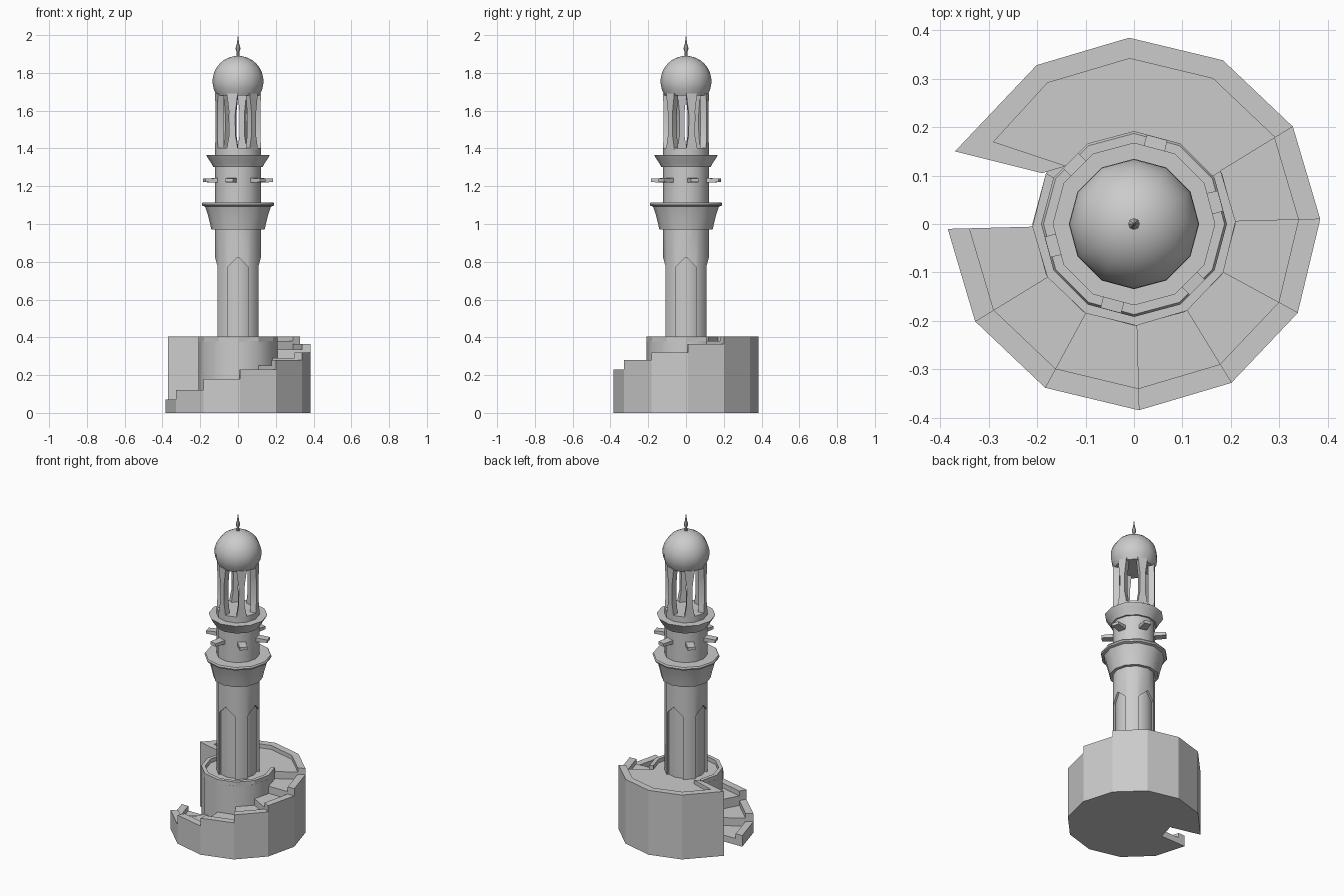
import bpy, bmesh
from math import sin, cos, radians, pi, sqrt

if "Cube" in bpy.data.objects:
    bpy.data.objects.remove(bpy.data.objects["Cube"])


def finish(name, bm, smooth=True):
    bmesh.ops.recalc_face_normals(bm, faces=bm.faces)
    me = bpy.data.meshes.new(name)
    bm.to_mesh(me)
    bm.free()
    ob = bpy.data.objects.new(name, me)
    bpy.context.collection.objects.link(ob)
    if smooth:
        bpy.ops.object.select_all(action='DESELECT')
        ob.select_set(True)
        bpy.context.view_layer.objects.active = ob
        bpy.ops.object.shade_smooth_by_angle(angle=radians(33))
    return ob


def lathe(name, profile, sides=12, smooth=True):
    bm = bmesh.new()
    rows = [[bm.verts.new((r * cos(2 * pi * k / sides), r * sin(2 * pi * k / sides), z))
             for k in range(sides)] for r, z in profile]
    for a, b in zip(rows, rows[1:]):
        for k in range(sides):
            n = (k + 1) % sides
            bm.faces.new((a[k], a[n], b[n], b[k]))
    bm.faces.new(rows[0])
    bm.faces.new(rows[-1])
    return finish(name, bm, smooth)


def loft(bm, rings):
    rings = [[bm.verts.new(p) for p in ring] for ring in rings]
    n = len(rings[0])
    for a, b in zip(rings, rings[1:]):
        for k in range(n):
            bm.faces.new((a[k], a[(k + 1) % n], b[(k + 1) % n], b[k]))
    bm.faces.new(rings[0])
    bm.faces.new(rings[-1])


def prism(bm, pts, z0, z1):
    loft(bm, [[(x, y, z) for x, y in pts] for z in (z0, z1)])


def polar(r, deg):
    return (r * cos(radians(deg)), r * sin(radians(deg)))


def spin(p, deg):
    c, s = cos(radians(deg)), sin(radians(deg))
    return (p[0] * c - p[1] * s, p[0] * s + p[1] * c, p[2])


def sector(bm, angles, r0, r1, z0, z1):
    prism(bm, [polar(r1, a) for a in angles] + [polar(r0, a) for a in reversed(angles)], z0, z1)


# Spiral stair: treads with a raised outer kerb
angles = [181.5 + 30 * i for i in range(8)]
kerbs = [0.07, 0.12, 0.18, 0.23, 0.28, 0.32, 0.365]
bm = bmesh.new()
for i, h in enumerate(kerbs):
    seg = angles[i:i + 2]
    sector(bm, seg, 0.2, 0.34, 0, h - 0.03)
    sector(bm, seg, 0.34, 0.385, 0, h)
finish("stair_steps", bm, False)

# Upper platform and its kerb
arc = [391.5, 421.5, 451.5, 481.5]
outer = [polar(0.385, a) for a in arc] + [(-0.37, 0.15)]
inner = [polar(0.342, a) for a in arc] + [(-0.29, 0.17)]
hub = [polar(0.18, a) for a in reversed(arc)]
bm = bmesh.new()
prism(bm, inner + [(-0.14, 0.12)] + hub, 0, 0.38)
prism(bm, outer + [(-0.19, 0.105), (-0.14, 0.12)] + inner[::-1], 0, 0.405)
finish("platform", bm, False)

# Round core of the base with its rim
lathe("base_core", [(0.21, 0), (0.21, 0.38)])
bm = bmesh.new()
sector(bm, [158 - 8] + angles, 0.187, 0.21, 0.375, 0.405)
finish("core_rim", bm, False)

# Shaft with four pointed niches
lathe("shaft_core", [(0.109, 0.37), (0.109, 0.9)])
shaft = lathe("shaft", [(0.122, 0.37), (0.122, 1.0)])
bm = bmesh.new()
arch = [(-0.053, 0.30), (0.053, 0.30), (0.053, 0.775), (0, 0.825), (-0.053, 0.775)]
for k in range(4):
    loft(bm, [[spin((x, y, z), 90 * k) for x, z in arch] for y in (-0.088, -0.2)])
cutter = finish("niche_cutter", bm, False)
cutter.hide_render = True
cutter.hide_set(True)
mod = shaft.modifiers.new("niches", 'BOOLEAN')
mod.operation = 'DIFFERENCE'
mod.solver = 'EXACT'
mod.object = cutter

# Balconies and upper drum
lathe("lower_balcony", [(0.12, 0.97), (0.141, 0.97), (0.15, 1.01), (0.163, 1.06), (0.174, 1.092),
                        (0.189, 1.097), (0.192, 1.106), (0.187, 1.115), (0.12, 1.115)])
lathe("upper_drum", [(0.122, 1.1), (0.122, 1.402)])
lathe("upper_balcony", [(0.118, 1.303), (0.132, 1.303), (0.14, 1.32), (0.157, 1.345),
                        (0.168, 1.365), (0.118, 1.365)])

# Projecting pegs and lantern columns
pegs, cols = bmesh.new(), bmesh.new()
for k in range(6):
    a = 15 + 60 * k
    loft(pegs, [[spin((x, y, z), a) for y, z in
                 ((-w, 1.231 - h), (w, 1.231 - h), (w, 1.231 + h), (-w, 1.231 + h))]
                for x, w, h in ((0.1, 0.024, 0.013), (0.185, 0.022, 0.009))])
    loft(cols, [[spin(p, a) for p in ((0.118, -w, z), (0.118, w, z), (0.082, w * 0.8, z), (0.082, -w * 0.8, z))]
                for w, z in ((0.03, 1.395), (0.025, 1.43), (0.017, 1.47), (0.016, 1.58),
                             (0.021, 1.62), (0.03, 1.69))])
finish("pegs", pegs, False)
finish("lantern_columns", cols)

# Dome and finial
dome = []
for i in range(11):
    z = 1.68 + 0.21 * sin(i / 10 * pi / 2)
    dome.append((max(sqrt(max(0.135 ** 2 - (z - 1.755) ** 2, 0)), 0.004), z))
lathe("dome", dome)
lathe("finial", [(0.009, 1.88), (0.007, 1.91), (0.012, 1.925), (0.012, 1.935),
                 (0.006, 1.955), (0.001, 1.995)], 8)
